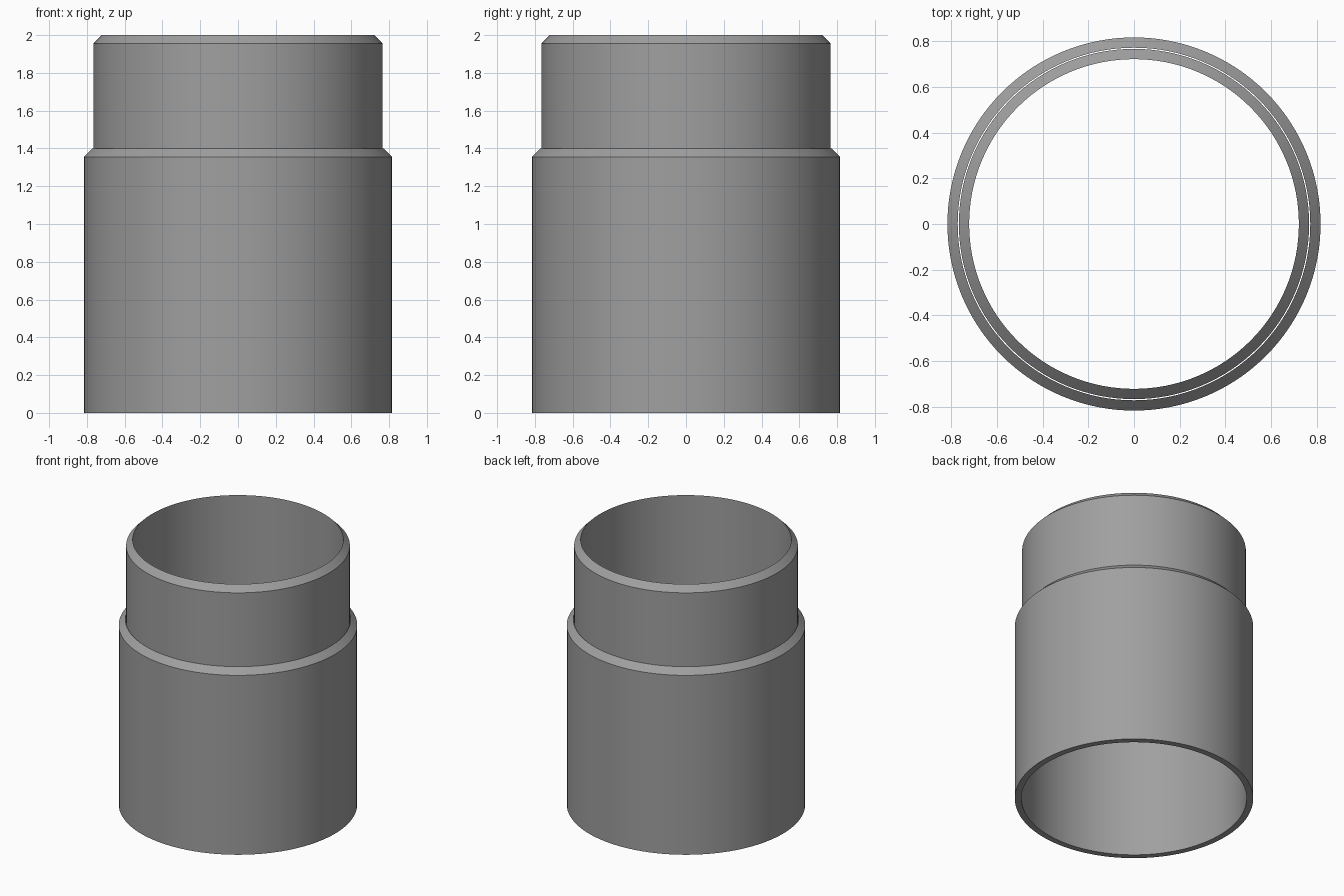
import bpy, bmesh, math

if "Cube" in bpy.data.objects:
    bpy.data.objects.remove(bpy.data.objects["Cube"])

SEGMENTS = 128

grey = bpy.data.materials.new("mid_grey")
grey.diffuse_color = (0.35, 0.35, 0.35, 1)
grey.use_nodes = True
grey.node_tree.nodes["Principled BSDF"].inputs["Base Color"].default_value = grey.diffuse_color


def tube(name, inner, outer, bottom, top, chamfer_z):
    """Open pipe whose outer wall tapers to a thin lip at the top."""
    profile = [(inner, bottom), (outer, bottom), (outer, chamfer_z), (inner, top)]
    bm = bmesh.new()
    rings = []
    for r, z in profile:
        rings.append([bm.verts.new((r * math.cos(2 * math.pi * i / SEGMENTS),
                                    r * math.sin(2 * math.pi * i / SEGMENTS), z))
                      for i in range(SEGMENTS)])
    for k, a in enumerate(rings):
        b = rings[(k + 1) % len(rings)]
        for i in range(SEGMENTS):
            j = (i + 1) % SEGMENTS
            bm.faces.new((a[i], a[j], b[j], b[i]))
    bmesh.ops.recalc_face_normals(bm, faces=bm.faces)
    mesh = bpy.data.meshes.new(name)
    bm.to_mesh(mesh)
    bm.free()
    mesh.materials.append(grey)
    obj = bpy.data.objects.new(name, mesh)
    bpy.context.collection.objects.link(obj)
    bpy.ops.object.select_all(action='DESELECT')
    obj.select_set(True)
    bpy.context.view_layer.objects.active = obj
    bpy.ops.object.shade_smooth_by_angle(angle=math.radians(30))
    return obj


# Wide lower sleeve
tube("outer_sleeve", 0.771, 0.816, 0.0, 1.4, 1.355)
# Narrower pipe sliding inside the sleeve
tube("inner_pipe", 0.721, 0.766, 1.2, 2.0, 1.955)
